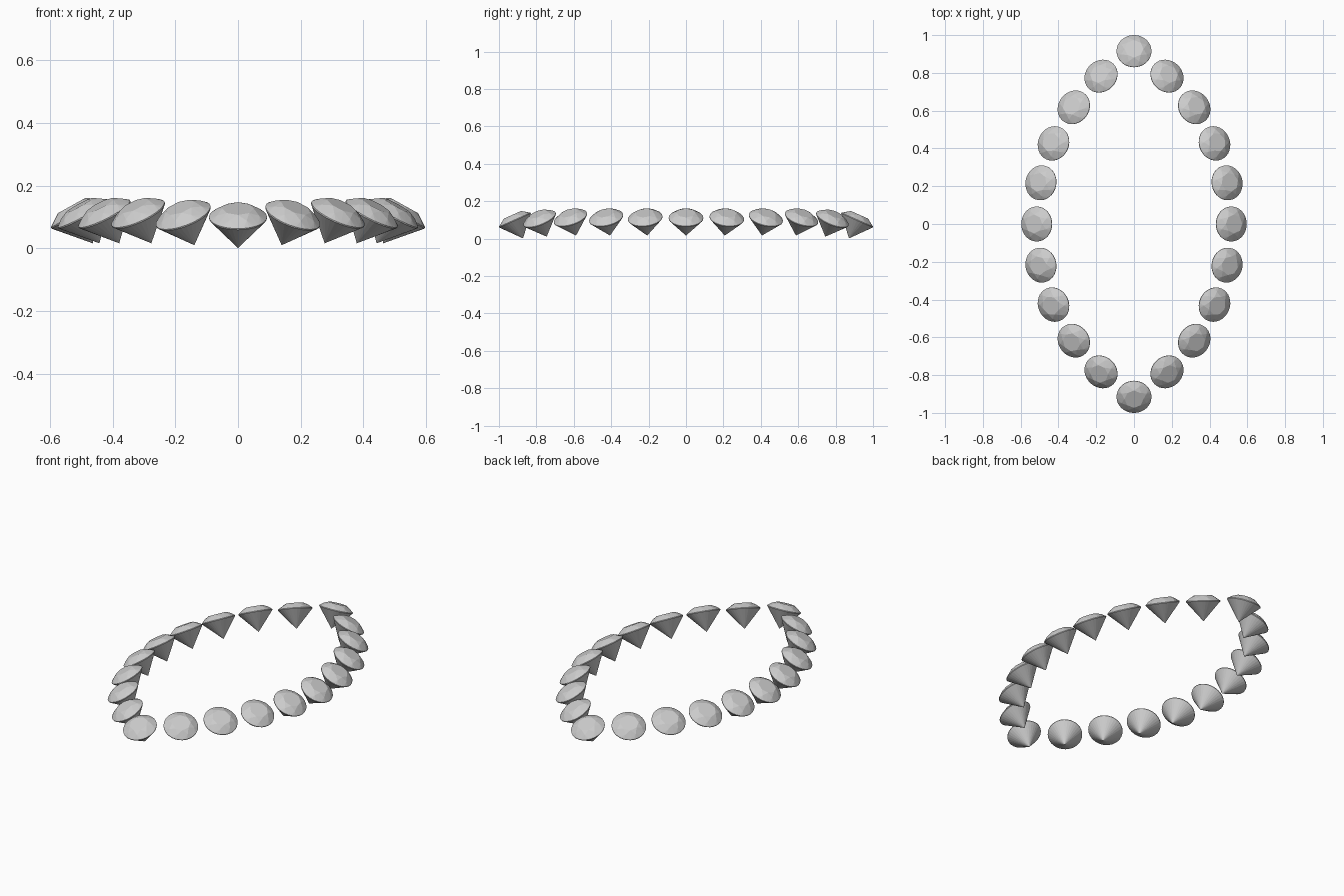
import bpy, bmesh
from math import sin, cos, pi, radians, sqrt
from mathutils import Matrix, Vector

if "Cube" in bpy.data.objects:
    bpy.data.objects.remove(bpy.data.objects["Cube"])


def ring(r, z, n, turn=0.0):
    return [(r * cos(2 * pi * (i + turn) / n), r * sin(2 * pi * (i + turn) / n), z) for i in range(n)]


# Round brilliant gem: hull of table, crown break, thin girdle and culet
def gem_mesh():
    bm = bmesh.new()
    pts = (ring(0.050, 0.031, 8) + ring(0.073, 0.0185, 8, 0.5)
           + ring(0.0925, 0.002, 32) + ring(0.0925, -0.002, 32) + [(0, 0, -0.107)])
    for p in pts:
        bm.verts.new(p)
    bmesh.ops.convex_hull(bm, input=bm.verts[:])
    bmesh.ops.dissolve_limit(bm, angle_limit=radians(0.5), verts=bm.verts[:], edges=bm.edges[:])
    bmesh.ops.recalc_face_normals(bm, faces=bm.faces[:])
    me = bpy.data.meshes.new("round_gem")
    bm.to_mesh(me)
    bm.free()
    return me


mesh = gem_mesh()


# Place a gem with its table leaning outward along a direction in plan
def place(name, x, y, z, direction, tilt):
    d = Vector((cos(direction), sin(direction), 0))
    axis = Vector((-d.y, d.x, 0))
    ob = bpy.data.objects.new(name, mesh)
    ob.matrix_world = (Matrix.Translation((x, y, z)) @ Matrix.Rotation(tilt, 4, axis)
                       @ Matrix.Rotation(direction, 4, 'Z'))
    bpy.context.collection.objects.link(ob)


# Two pointed end gems
HALF_W, HALF_L = 0.515, 0.915
place("end_gem_front", 0, -HALF_L, 0.099, -pi / 2, radians(24))
place("end_gem_back", 0, HALF_L, 0.099, pi / 2, radians(24))

# Two circular arcs of side gems forming the marquise outline
R = (HALF_L ** 2 + HALF_W ** 2) / (2 * HALF_W)
STEP = radians(11.75)
for i in range(-4, 5):
    a = i * STEP
    x, y = R * cos(a) - (R - HALF_W), R * sin(a)
    z = 0.104 if abs(i) == 4 else 0.110
    place("side_gem_right", x, y, z, a, radians(29))
    place("side_gem_left", -x, y, z, pi - a, radians(29))
